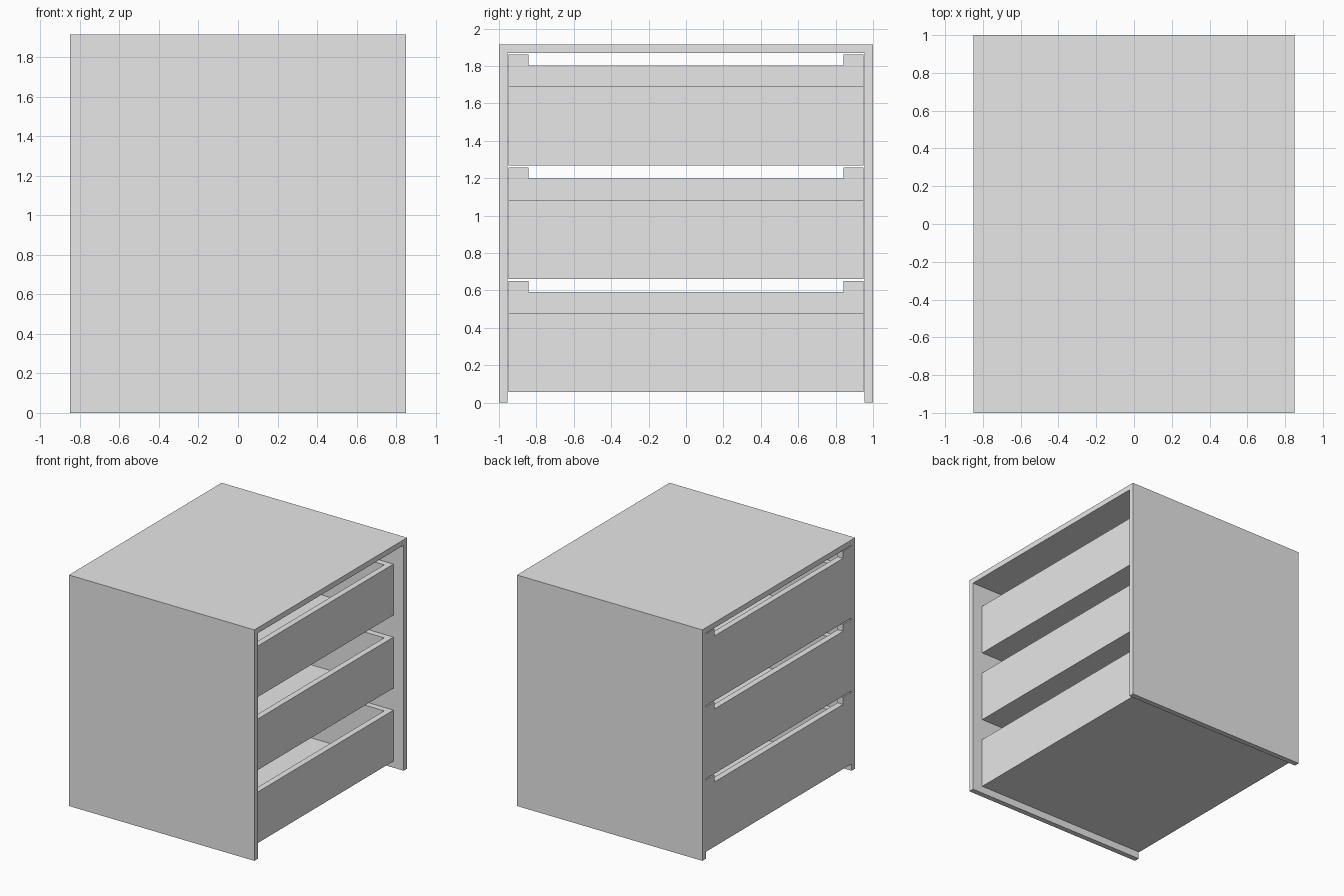
import bpy
import bmesh
from mathutils import Vector

cube = bpy.data.objects.get("Cube")
if cube:
    bpy.data.objects.remove(cube, do_unlink=True)

grey = bpy.data.materials.new("light_grey")
grey.use_nodes = True
grey.diffuse_color = (0.8, 0.8, 0.8, 1)
grey.node_tree.nodes["Principled BSDF"].inputs["Base Color"].default_value = (0.8, 0.8, 0.8, 1)


def prism(name, profile, axis, lo, hi):
    """Extrude a flat outline along x (outline in y, z) or z (outline in x, y)."""
    bm = bmesh.new()
    along_x = axis == "x"
    points = [(lo, a, b) if along_x else (a, b, lo) for a, b in profile]
    face = bm.faces.new([bm.verts.new(p) for p in points])
    result = bmesh.ops.extrude_face_region(bm, geom=[face])
    depth = hi - lo
    bmesh.ops.translate(
        bm,
        vec=Vector((depth, 0, 0) if along_x else (0, 0, depth)),
        verts=[v for v in result["geom"] if isinstance(v, bmesh.types.BMVert)],
    )
    bmesh.ops.recalc_face_normals(bm, faces=bm.faces)
    mesh = bpy.data.meshes.new(name)
    bm.to_mesh(mesh)
    bm.free()
    mesh.materials.append(grey)
    obj = bpy.data.objects.new(name, mesh)
    bpy.context.collection.objects.link(obj)
    return obj


def mirrored(half):
    """Complete a half outline by reflecting its second coordinate or first one."""
    return half + [(-a, b) for a, b in reversed(half)]


half_x, half_y, height = 0.85, 1.0, 1.914
panel = 0.045           # case thickness
wall = 0.05             # drawer wall thickness
drawer_y = 0.95
back_x = 0.76
front_in = -half_x + wall

# Case: two side panels and a top, open at both ends and underneath
inner = half_y - panel
prism("case", mirrored([(inner, height - panel), (inner, 0), (half_y, 0), (half_y, height)][::-1]),
      "x", -half_x, half_x)

# Three drawers
for i, level in enumerate(("bottom", "middle", "top")):
    base = 0.057 + i * 0.605
    rim = base + 0.423
    top = base + 0.595
    notch = base + 0.536
    grip = 0.843

    # Drawer front with a wide grip cut-out
    prism(level + "_drawer_front",
          mirrored([(drawer_y, base), (drawer_y, top), (grip, top), (grip, notch)]),
          "x", -half_x, front_in)

    # Side and back walls as one U in plan
    y_in = drawer_y - wall
    arm = [(front_in, drawer_y), (back_x, drawer_y)]
    inside = [(back_x - wall, y_in), (front_in, y_in)]
    outline = arm + [(x, -y) for x, y in reversed(arm)]
    outline += [(x, -y) for x, y in reversed(inside)] + inside
    prism(level + "_drawer_walls", outline, "z", base, rim)

    # Floor inside the walls
    x_in = back_x - wall
    prism(level + "_drawer_floor",
          [(front_in, -y_in), (x_in, -y_in), (x_in, y_in), (front_in, y_in)],
          "z", base, base + 0.02)
